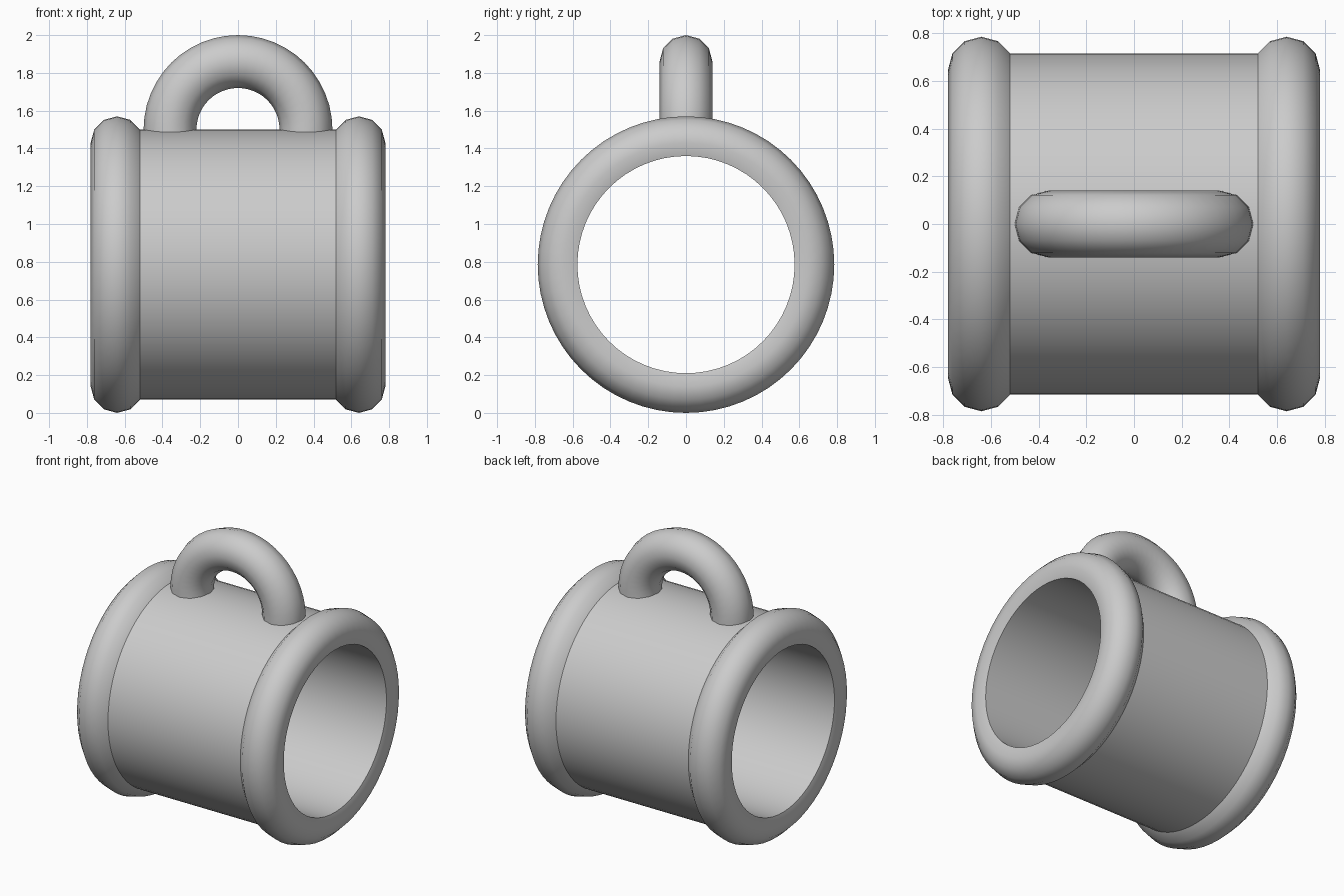
import bpy, bmesh
from math import sin, cos, pi, radians
from mathutils import Vector, Matrix

cube = bpy.data.objects.get("Cube")
if cube:
    bpy.data.objects.remove(cube)

grey = bpy.data.materials.new("plain_grey")
grey.use_nodes = True
colour = (0.6, 0.6, 0.6, 1)
grey.diffuse_color = colour
grey.node_tree.nodes["Principled BSDF"].inputs["Base Color"].default_value = colour

TUBE = 0.14        # radius of the rims and the handle
RIM = 0.645        # radius of the rim centre line
AXIS = 0.785       # height of the barrel axis


def finish(name, bm):
    bmesh.ops.recalc_face_normals(bm, faces=bm.faces)
    mesh = bpy.data.meshes.new(name)
    bm.to_mesh(mesh)
    bm.free()
    mesh.materials.append(grey)
    obj = bpy.data.objects.new(name, mesh)
    bpy.context.collection.objects.link(obj)
    bpy.ops.object.select_all(action='DESELECT')
    obj.select_set(True)
    bpy.context.view_layer.objects.active = obj
    bpy.ops.object.shade_smooth_by_angle(angle=radians(40))
    return obj


def skin(bm, rings, closed):
    """Join rings of vertices with quads."""
    loops = [[bm.verts.new(p) for p in ring] for ring in rings]
    n = len(loops[0])
    pairs = list(zip(loops, loops[1:]))
    if closed:
        pairs.append((loops[-1], loops[0]))
    for a, b in pairs:
        for i in range(n):
            j = (i + 1) % n
            bm.faces.new((a[i], a[j], b[j], b[i]))
    return loops


# Barrel: one lathed wall with a rounded rim at each end and an open bore
half = [(0.64 + TUBE * sin(radians(a)), RIM + TUBE * cos(radians(a)))
        for a in range(-60, 121, 30)]
profile = half + [(-x, r) for x, r in reversed(half)]
steps = 64
rings = [[(x, r * sin(2 * pi * i / steps), AXIS + r * cos(2 * pi * i / steps))
          for x, r in profile] for i in range(steps)]
bm = bmesh.new()
skin(bm, rings, True)
finish("barrel", bm)

# Handle: half ring whose feet run down into the barrel wall
bend, base, foot = 0.36, 1.5, 1.42
circle = [Vector((TUBE * cos(k * pi / 6), TUBE * sin(k * pi / 6), 0)) for k in range(12)]
arc = []
for i in range(25):
    a = pi * i / 24
    turn = Matrix.Rotation(-a, 3, 'Y')
    centre = Vector((bend * cos(a), 0, base + bend * sin(a)))
    arc.append([centre + turn @ p for p in circle])
drop = Vector((0, 0, foot - base))
path = [[p + drop for p in arc[0]]] + arc + [[p + drop for p in arc[-1]]]
bm = bmesh.new()
loops = skin(bm, path, False)
bm.faces.new(loops[0])
bm.faces.new(loops[-1])
finish("handle", bm)
